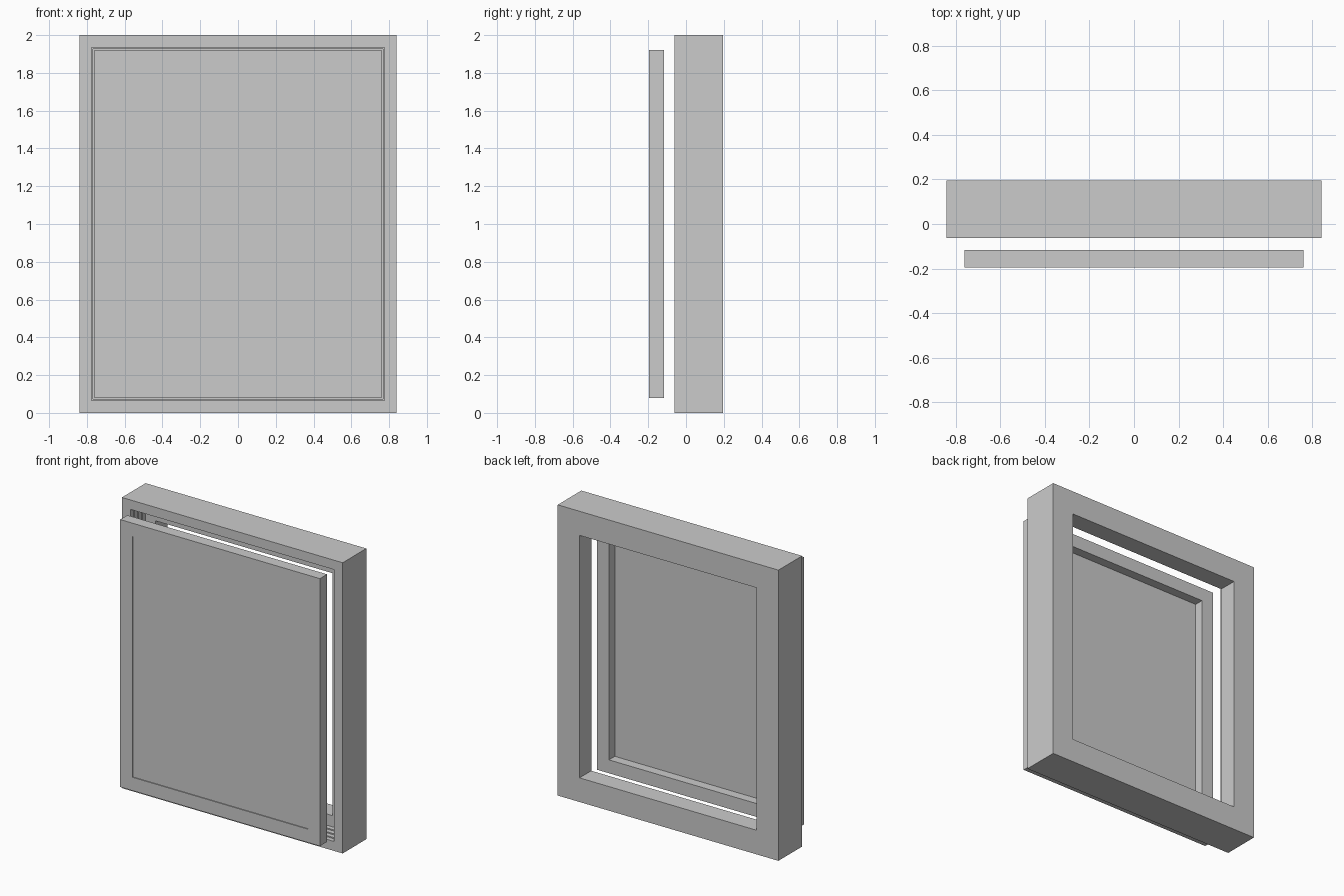
import bpy
import bmesh

if "Cube" in bpy.data.objects:
    bpy.data.objects.remove(bpy.data.objects["Cube"], do_unlink=True)

grey = bpy.data.materials.new("plain grey")
grey.use_nodes = True
GREY = (0.6, 0.6, 0.6, 1)
grey.diffuse_color = GREY
grey.node_tree.nodes["Principled BSDF"].inputs["Base Color"].default_value = GREY

HALF_W, HALF_H = 0.84, 1.0


def finish(name, bm):
    bmesh.ops.recalc_face_normals(bm, faces=bm.faces)
    mesh = bpy.data.meshes.new(name)
    bm.to_mesh(mesh)
    bm.free()
    mesh.materials.append(grey)
    obj = bpy.data.objects.new(name, mesh)
    bpy.context.collection.objects.link(obj)
    return obj


def mitred_frame(name, profile):
    """Sweep a closed (margin, y) profile round a rectangle with mitred corners."""
    bm = bmesh.new()
    rings = []
    for sx, sz in ((-1, -1), (1, -1), (1, 1), (-1, 1)):
        rings.append([bm.verts.new((sx * (HALF_W - m), y, HALF_H + sz * (HALF_H - m)))
                      for m, y in profile])
    n = len(profile)
    for c in range(4):
        a, b = rings[c], rings[(c + 1) % 4]
        for i in range(n):
            j = (i + 1) % n
            bm.faces.new((a[i], a[j], b[j], b[i]))
    return finish(name, bm)


def panel(name, margin, y0, y1):
    bm = bmesh.new()
    bmesh.ops.create_cube(bm, size=1)
    for v in bm.verts:
        v.co.x *= 2 * (HALF_W - margin)
        v.co.z = HALF_H + v.co.z * 2 * (HALF_H - margin)
        v.co.y = y0 if v.co.y < 0 else y1
    return finish(name, bm)


# Outer frame: wide opening at the front, stepped rebate, narrow opening at the back
FRONT, BACK, STOP = -0.062, 0.195, 0.067
RIM, OPENING, STEPS = 0.065, 0.166, 4
profile = [(0, BACK), (0, FRONT)]
depth = (STOP - FRONT) / STEPS
for i in range(STEPS):
    margin = RIM + i * 0.008
    profile += [(margin, FRONT + i * depth), (margin, FRONT + (i + 1) * depth)]
profile += [(OPENING, STOP), (OPENING, BACK)]
mitred_frame("outer_frame", profile)

# Sash frame standing in front of the opening
SASH, SASH_INNER = 0.08, 0.172
mitred_frame("sash_frame", [(SASH, -0.195), (SASH_INNER, -0.195),
                            (SASH_INNER, -0.117), (SASH, -0.117)])

# Pane set just behind the sash face
panel("pane", SASH_INNER, -0.189, -0.181)
